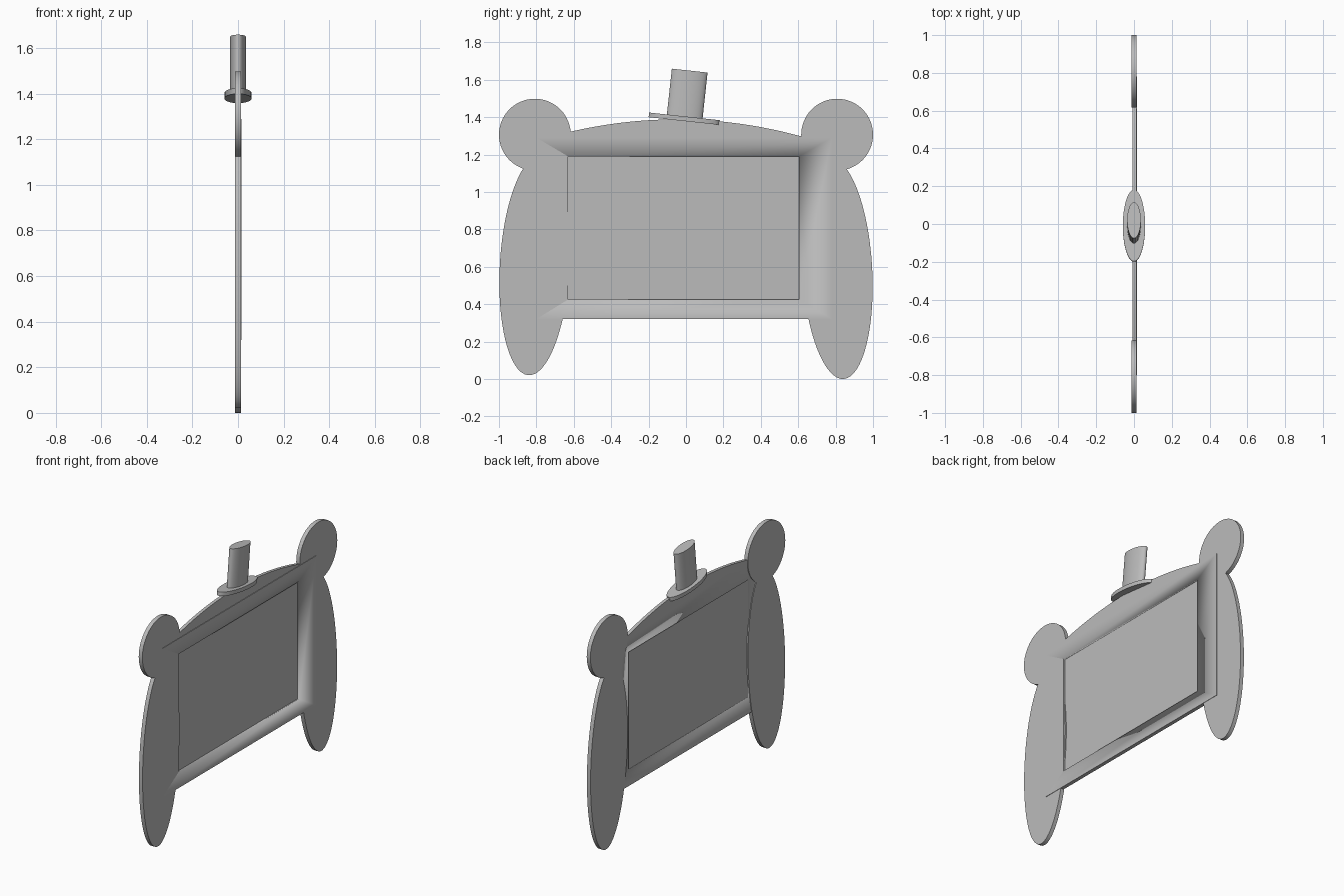
import bpy, bmesh, math
from mathutils import Matrix, Vector

if "Cube" in bpy.data.objects:
    bpy.data.objects.remove(bpy.data.objects["Cube"])

grey = bpy.data.materials.new("plain grey")
grey.diffuse_color = (0.5, 0.5, 0.5, 1)
grey.use_nodes = True
grey.node_tree.nodes["Principled BSDF"].inputs["Base Color"].default_value = grey.diffuse_color


def finish(name, bm, smooth=True):
    bmesh.ops.recalc_face_normals(bm, faces=bm.faces)
    mesh = bpy.data.meshes.new(name)
    bm.to_mesh(mesh)
    bm.free()
    mesh.materials.append(grey)
    ob = bpy.data.objects.new(name, mesh)
    bpy.context.collection.objects.link(ob)
    bpy.ops.object.select_all(action='DESELECT')
    bpy.context.view_layer.objects.active = ob
    ob.select_set(True)
    if smooth:
        bpy.ops.object.shade_smooth_by_angle(angle=math.radians(30))
    return ob


def slab(name, outline, x0, x1):
    """Extrude a (y, z) outline along x."""
    bm = bmesh.new()
    face = bm.faces.new([bm.verts.new((x0, y, z)) for y, z in outline])
    ext = bmesh.ops.extrude_face_region(bm, geom=[face])
    verts = [g for g in ext["geom"] if isinstance(g, bmesh.types.BMVert)]
    bmesh.ops.translate(bm, verts=verts, vec=(x1 - x0, 0, 0))
    return finish(name, bm)


def oval(cy, cz, ry, rz, skew=0.0, n=64):
    """Leaning ellipse given by its extents and skew angle."""
    ts = [2 * math.pi * i / n for i in range(n)]
    return [(cy + ry * math.cos(t), cz + rz * math.sin(t - skew)) for t in ts]


def rect(y0, y1, z0, z1):
    return [(y0, z0), (y1, z0), (y1, z1), (y0, z1)]


def cut(target, outline):
    """Cut a straight opening right through a slab."""
    cutter = slab("opening_cutter", outline, -0.1, 0.1)
    cutter.hide_render = True
    bpy.context.view_layer.objects.active = target
    mod = target.modifiers.new("opening", 'BOOLEAN')
    mod.operation = 'DIFFERENCE'
    mod.solver = 'EXACT'
    mod.object = cutter
    bpy.ops.object.modifier_apply(modifier=mod.name)
    bpy.data.objects.remove(cutter)


# Ears and side grips
for side, label, foot in ((-1, "left", 0.02), (1, "right", 0.0)):
    slab(label + "_ear", oval(side * 0.808, 1.306, 0.192, 0.192), -0.013, 0.013)
    slab(label + "_grip",
         [(side * y, z) for y, z in oval(0.808, foot + 0.588, 0.19, 0.588, 0.16)],
         -0.013, 0.013)

# Main body with an arched top edge
arch = [0.78 - 1.56 * i / 40 for i in range(41)]
body = slab("body", [(-0.78, 0.32), (0.78, 0.32)]
            + [(y, 1.388 - 0.205 * (y + 0.05) ** 2) for y in arch], -0.009, 0.012)

# Slightly raised panel around the screen
frame = slab("screen_frame", rect(-0.80, 0.78, 0.32, 1.29), -0.007, 0.0155)

# Sunken screen
opening = rect(-0.63, 0.605, 0.425, 1.19)
cut(body, opening)
cut(frame, opening)
slab("screen", rect(-0.64, 0.615, 0.415, 1.20), -0.004, 0.005)


# Flattened, tilted hat
def hat_part(name, base, rx, ry, height):
    bm = bmesh.new()
    tilt = Matrix.Rotation(math.radians(-6.2), 4, 'X')
    place = (Matrix.Translation(Vector(base)) @ tilt
             @ Matrix.Diagonal((rx, ry, height, 1))
             @ Matrix.Translation((0, 0, 0.5)))
    bmesh.ops.create_cone(bm, cap_ends=True, segments=48, radius1=1, radius2=1,
                          depth=1, matrix=place)
    finish(name, bm)


hat_part("hat_brim", (0, -0.011, 1.379), 0.059, 0.19, 0.025)
hat_part("hat_crown", (0, -0.008, 1.392), 0.036, 0.096, 0.258)
